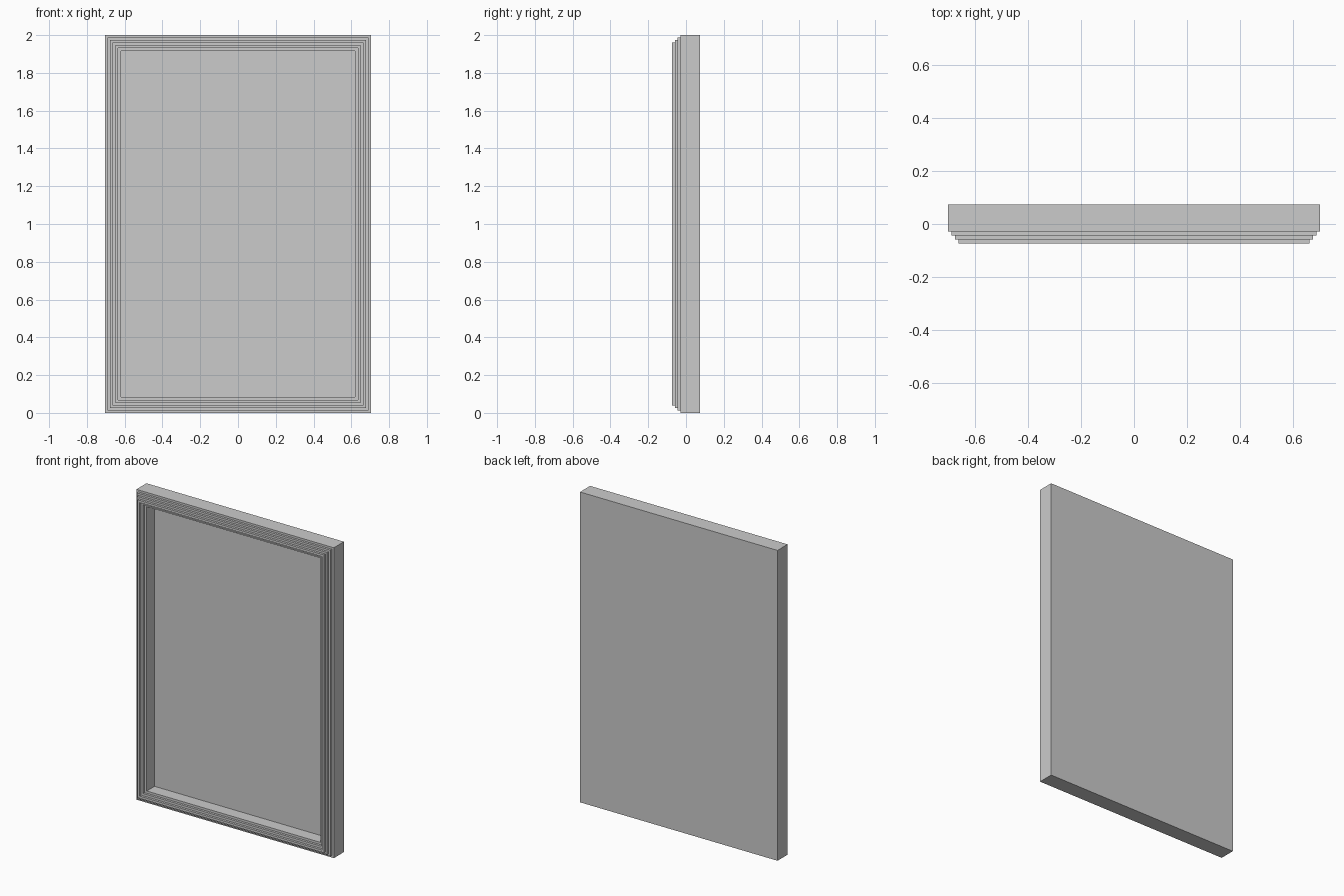
import bpy, bmesh

if "Cube" in bpy.data.objects:
    bpy.data.objects.remove(bpy.data.objects["Cube"])

HALF_W, HEIGHT = 0.704, 2.0
BACK, SHOULDER, FRONT, PANEL = 0.0735, -0.029, -0.0735, 0.035
STEPS = 3
OUT_STEP, IN_STEP, EDGE = 0.0133, 0.0147, 0.084
RISE = (SHOULDER - FRONT) / STEPS

# Moulding profile as (inset from the outer edge, y): stepped up, then down to the panel
profile = [(0, BACK), (0, SHOULDER)]
for i in range(1, STEPS + 1):
    profile += [(i * OUT_STEP, SHOULDER - (i - 1) * RISE), (i * OUT_STEP, SHOULDER - i * RISE)]
for i in range(STEPS):
    inset = EDGE - (STEPS - 1 - i) * IN_STEP
    profile += [(inset, FRONT + i * RISE), (inset, FRONT + (i + 1) * RISE)]
profile[-1] = (EDGE, PANEL)


def mitred_frame(name, profile):
    """Sweep the profile round a rectangle and cap the back and the recessed panel."""
    bm = bmesh.new()
    rings = []
    for d, y in profile:
        x, lo, hi = HALF_W - d, d, HEIGHT - d
        rings.append([bm.verts.new(p) for p in ((-x, y, lo), (x, y, lo), (x, y, hi), (-x, y, hi))])
    for a, b in zip(rings, rings[1:]):
        for i in range(4):
            j = (i + 1) % 4
            bm.faces.new((a[i], a[j], b[j], b[i]))
    bm.faces.new(rings[0])
    bm.faces.new(rings[-1])
    bmesh.ops.recalc_face_normals(bm, faces=bm.faces)
    mesh = bpy.data.meshes.new(name)
    bm.to_mesh(mesh)
    bm.free()
    obj = bpy.data.objects.new(name, mesh)
    bpy.context.collection.objects.link(obj)
    return obj


# Framed panel with solid back
mitred_frame("picture_frame", profile)
